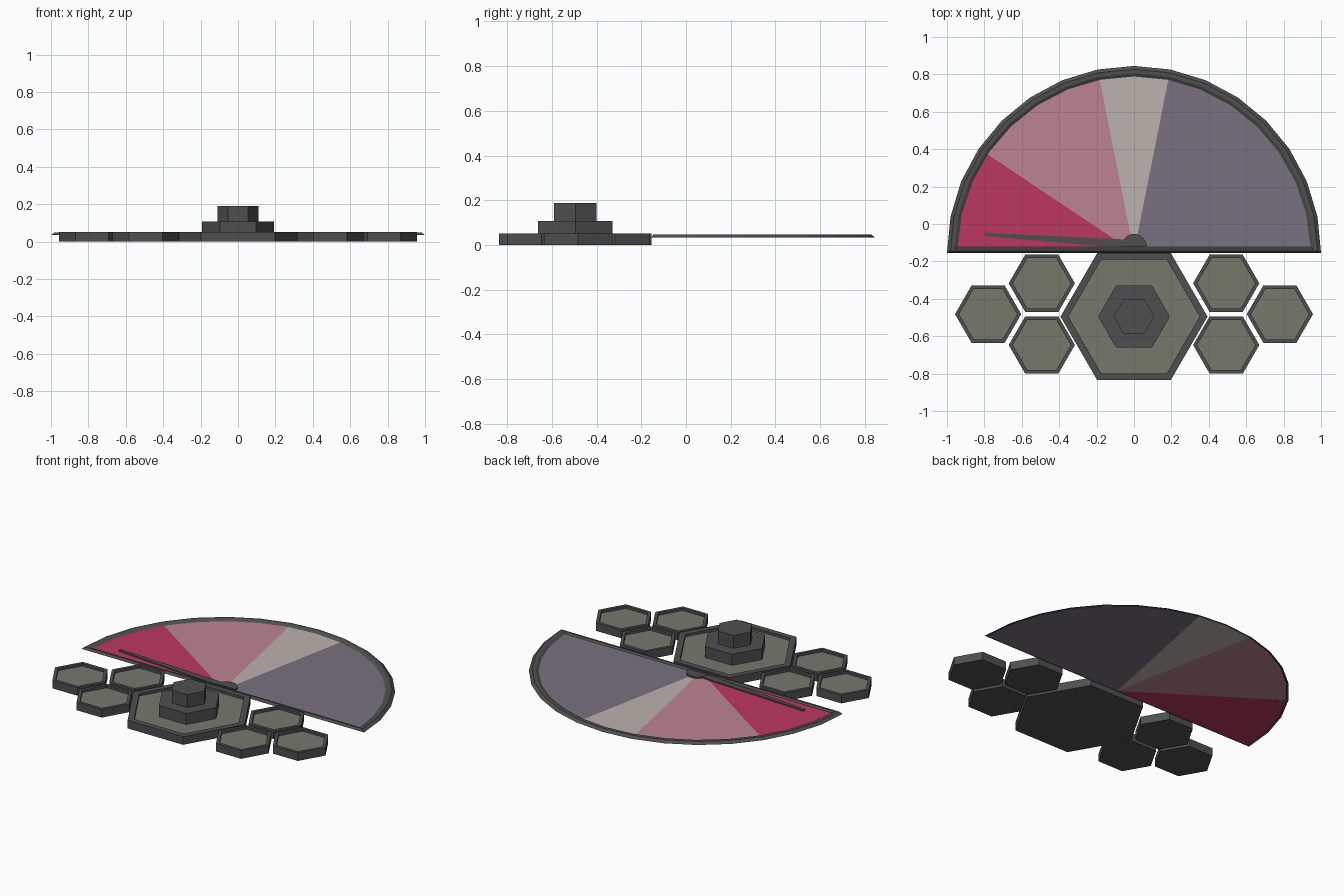
import bpy, bmesh, math

if "Cube" in bpy.data.objects:
    bpy.data.objects.remove(bpy.data.objects["Cube"])

BASE_Y = -0.155      # straight edge of the gauge
HEX_Y = -0.495       # centre of the large hexagon
SEGS = 16            # facets along the gauge arc


def material(name, srgb):
    lin = [((c / 255 + 0.055) / 1.055) ** 2.4 for c in srgb]
    m = bpy.data.materials.new(name)
    m.diffuse_color = (*lin, 1)
    m.use_nodes = True
    m.node_tree.nodes["Principled BSDF"].inputs["Base Color"].default_value = m.diffuse_color
    return m


GREY = material("dark_grey", (79, 79, 79))
OLIVE = material("olive_grey", (118, 120, 108))
CRIMSON = material("crimson", (188, 55, 97))
PINK = material("dusty_pink", (188, 132, 146))
BEIGE = material("warm_grey", (187, 178, 173))
PURPLE = material("slate_purple", (121, 113, 127))


def finish(name, bm, *mats):
    bmesh.ops.recalc_face_normals(bm, faces=bm.faces)
    me = bpy.data.meshes.new(name)
    bm.to_mesh(me)
    bm.free()
    for m in mats:
        me.materials.append(m)
    ob = bpy.data.objects.new(name, me)
    bpy.context.collection.objects.link(ob)
    return ob


def slab(name, outline, z0, z1, mat):
    """Extrude a flat outline from z0 to z1."""
    bm = bmesh.new()
    face = bm.faces.new([bm.verts.new((x, y, z0)) for x, y in outline])
    ext = bmesh.ops.extrude_face_region(bm, geom=[face])
    for v in ext["geom"]:
        if isinstance(v, bmesh.types.BMVert):
            v.co.z = z1
    return finish(name, bm, mat)


def hexagon(cx, cy, r):
    return [(cx + r * math.cos(i * math.pi / 3), cy + r * math.sin(i * math.pi / 3))
            for i in range(6)]


def hex_tray(name, cx, cy, r, rim):
    """Hexagonal tile with a raised rim and a sunken coloured floor."""
    ob = slab(name, hexagon(cx, cy, r), 0, 0.052, GREY)
    ob.data.materials.append(OLIVE)
    bm = bmesh.new()
    bm.from_mesh(ob.data)
    top = max(bm.faces, key=lambda f: f.calc_center_median().z)
    bmesh.ops.inset_region(bm, faces=[top], thickness=rim)
    ext = bmesh.ops.extrude_face_region(bm, geom=[top])
    bmesh.ops.delete(bm, geom=[top], context="FACES_ONLY")
    for g in ext["geom"]:
        if isinstance(g, bmesh.types.BMVert):
            g.co.z -= 0.016
        elif isinstance(g, bmesh.types.BMFace):
            g.material_index = 1
    bm.to_mesh(ob.data)
    bm.free()


# Large stepped hexagon
hex_tray("large_hexagon", 0, HEX_Y, 0.393, 0.042)
slab("middle_step", hexagon(0, HEX_Y, 0.192), 0.03, 0.107, GREY)
slab("top_step", hexagon(0, HEX_Y, 0.109), 0.107, 0.189, GREY)

# Small hexagons on both sides
for side, s in (("left", -1), ("right", 1)):
    for part, x, y in (("outer", 0.78, -0.482), ("upper", 0.493, -0.317),
                       ("lower", 0.493, -0.647)):
        hex_tray(f"{side}_{part}_hexagon", s * x, y, 0.177, 0.022)

# Gauge frame: half-disc outline swept through a ridge profile
bm = bmesh.new()
rings = []
for inset, z in ((0, 0.034), (0.018, 0.048), (0.04, 0.048), (0.058, 0.037)):
    r, lift = 1 - inset, inset * 0.55
    a0 = math.asin(lift / r)
    ring = []
    for i in range(SEGS + 1):
        a = a0 + (math.pi - 2 * a0) * i / SEGS
        ring.append(bm.verts.new((r * math.cos(a), BASE_Y + r * math.sin(a), z)))
    rings.append(ring)
for outer, inner in zip(rings, rings[1:]):
    for i in range(SEGS + 1):
        j = (i + 1) % (SEGS + 1)
        bm.faces.new((outer[i], outer[j], inner[j], inner[i]))
finish("gauge_frame", bm, GREY)

# Coloured sectors of the dial
for name, a, b, mat in (("purple", 0, 7, PURPLE), ("beige", 7, 9, BEIGE),
                        ("pink", 9, 13, PINK), ("crimson", 13, 16, CRIMSON)):
    arc = [math.pi * i / SEGS for i in range(a, b + 1)]
    pts = [(0, BASE_Y + 0.004)] + [(0.985 * math.cos(t), BASE_Y + 0.004 + 0.985 * math.sin(t))
                                   for t in arc]
    slab(f"{name}_sector", pts, 0.034, 0.038, mat)

# Needle and its half-round hub
hub_y = -0.123
slab("needle_hub", [(0.068 * math.cos(math.pi * i / 12), hub_y + 0.07 * math.sin(math.pi * i / 12))
                    for i in range(13)], 0.037, 0.048, GREY)
slab("needle", [(-0.797, -0.047), (-0.797, -0.065), (-0.13, -0.123), (0, -0.123), (0, -0.085)],
     0.037, 0.046, GREY)
